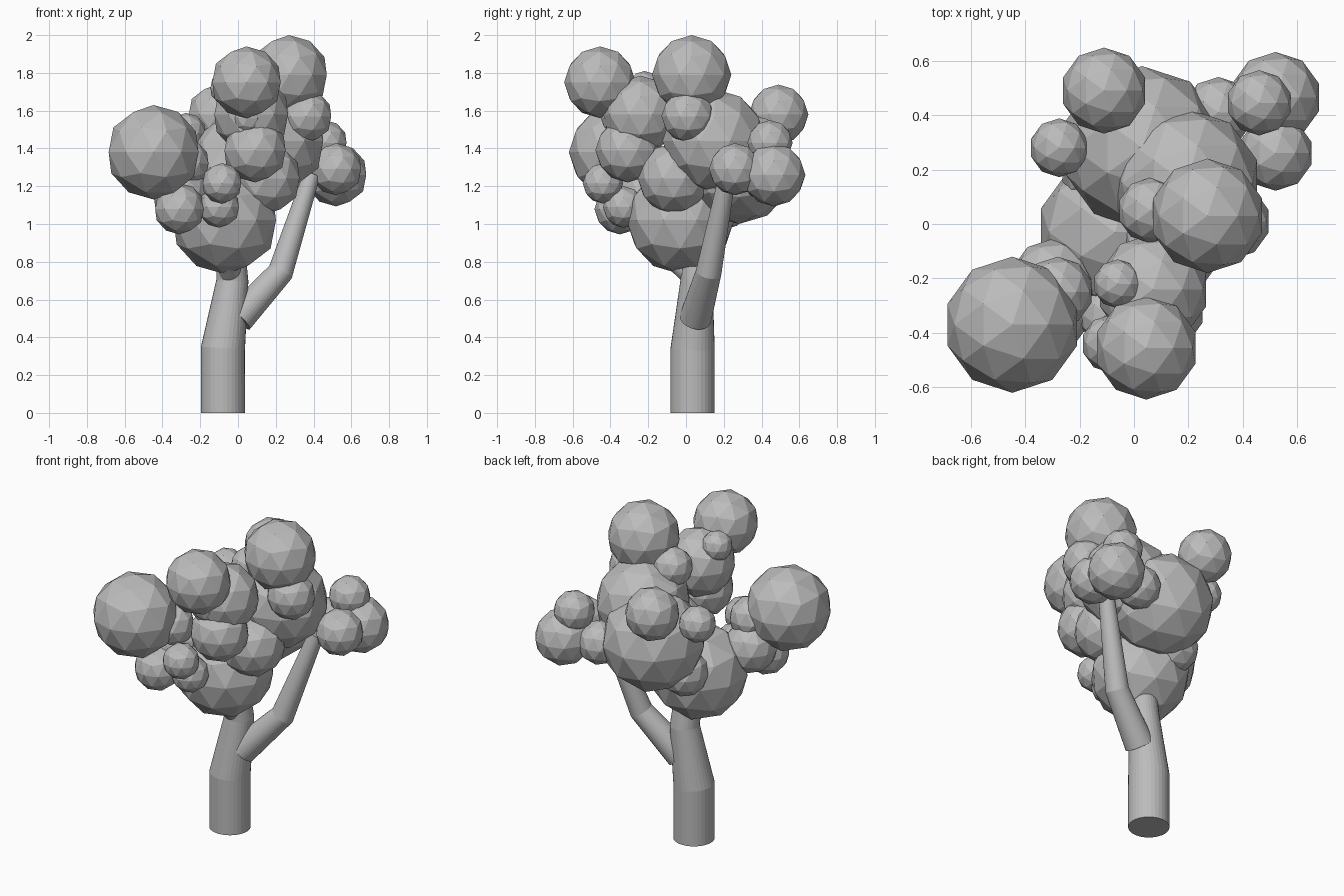
import bpy
import bmesh
from mathutils import Vector

cube = bpy.data.objects.get("Cube")
if cube:
    bpy.data.objects.remove(cube)

# One plain grey for the whole tree
grey = bpy.data.materials.new("plain_grey")
grey.use_nodes = True
colour = (0.5, 0.5, 0.5, 1)
grey.diffuse_color = colour
grey.node_tree.nodes["Principled BSDF"].inputs["Base Color"].default_value = colour


def finish(name, bm):
    mesh = bpy.data.meshes.new(name)
    bm.to_mesh(mesh)
    bm.free()
    mesh.materials.append(grey)
    obj = bpy.data.objects.new(name, mesh)
    bpy.context.collection.objects.link(obj)
    return obj


def limb(name, path, sides=32):
    """Sweep a round section along (x, y, z, radius) points, mitred at the bends."""
    bm = bmesh.new()
    pts = [Vector(p[:3]) for p in path]
    rings = []
    for i, p in enumerate(pts):
        before = (p - pts[i - 1]).normalized() if i else Vector()
        after = (pts[i + 1] - p).normalized() if i + 1 < len(pts) else Vector()
        turn = Vector((0, 0, 1)).rotation_difference(before + after)
        matrix = turn.to_matrix().to_4x4()
        matrix.translation = p
        ring = bmesh.ops.create_circle(bm, segments=sides, radius=path[i][3], matrix=matrix)
        rings.append(ring["verts"])
    for low, high in zip(rings, rings[1:]):
        for k in range(sides):
            n = (k + 1) % sides
            bm.faces.new((low[k], low[n], high[n], high[k]))
    bm.faces.new(rings[0])
    bm.faces.new(rings[-1])
    bmesh.ops.recalc_face_normals(bm, faces=bm.faces)
    return finish(name, bm)


def leaf_ball(name, x, y, z, radius):
    bm = bmesh.new()
    bmesh.ops.create_icosphere(bm, subdivisions=2, radius=radius)
    obj = finish(name, bm)
    obj.location = (x, y, z)


# Trunk and branches
limb("trunk", [(-.08, .035, 0, .117), (-.08, .035, .34, .117),
               (-.03, .055, .7, .085), (-.04, .03, .95, .07)])
limb("side_branch", [(.0, .05, .5, .085), (.225, .12, .745, .068), (.39, .22, 1.26, .045)])
limb("front_branch", [(-.04, .03, .73, .06), (-.06, -.15, .9, .055)])

# Leaf clusters: x, y, z, radius of each ball
clusters = {
    "core_leaves": [(-.07, -.03, 1.02, .285), (.03, .28, 1.3, .3), (.19, .15, 1.44, .275),
                    (.145, -.065, 1.24, .19), (-.13, .2, 1.11, .14)],
    "upper_leaves": [(.27, .03, 1.79, .21), (.36, .01, 1.57, .14), (.06, .05, 1.66, .12)],
    "front_leaves": [(.045, -.455, 1.75, .19), (.07, -.24, 1.58, .205), (.09, -.31, 1.39, .17),
                     (-.06, -.22, 1.72, .09), (.05, -.36, 1.56, .09)],
    "front_right_leaves": [(-.447, -.37, 1.38, .25), (-.3, -.21, 1.16, .155),
                           (-.28, -.25, 1.32, .13), (-.31, -.35, 1.08, .135),
                           (-.1, -.33, 1.09, .11), (-.085, -.44, 1.215, .107)],
    "back_leaves": [(-.11, .49, 1.58, .158), (-.275, .28, 1.48, .108)],
    "side_branch_leaves": [(.52, .465, 1.26, .167), (.46, .445, 1.43, .12),
                           (.52, .26, 1.29, .138), (.31, .41, 1.26, .13)],
}
for name, balls in clusters.items():
    for number, ball in enumerate(balls, 1):
        leaf_ball(f"{name}_{number}", *ball)
